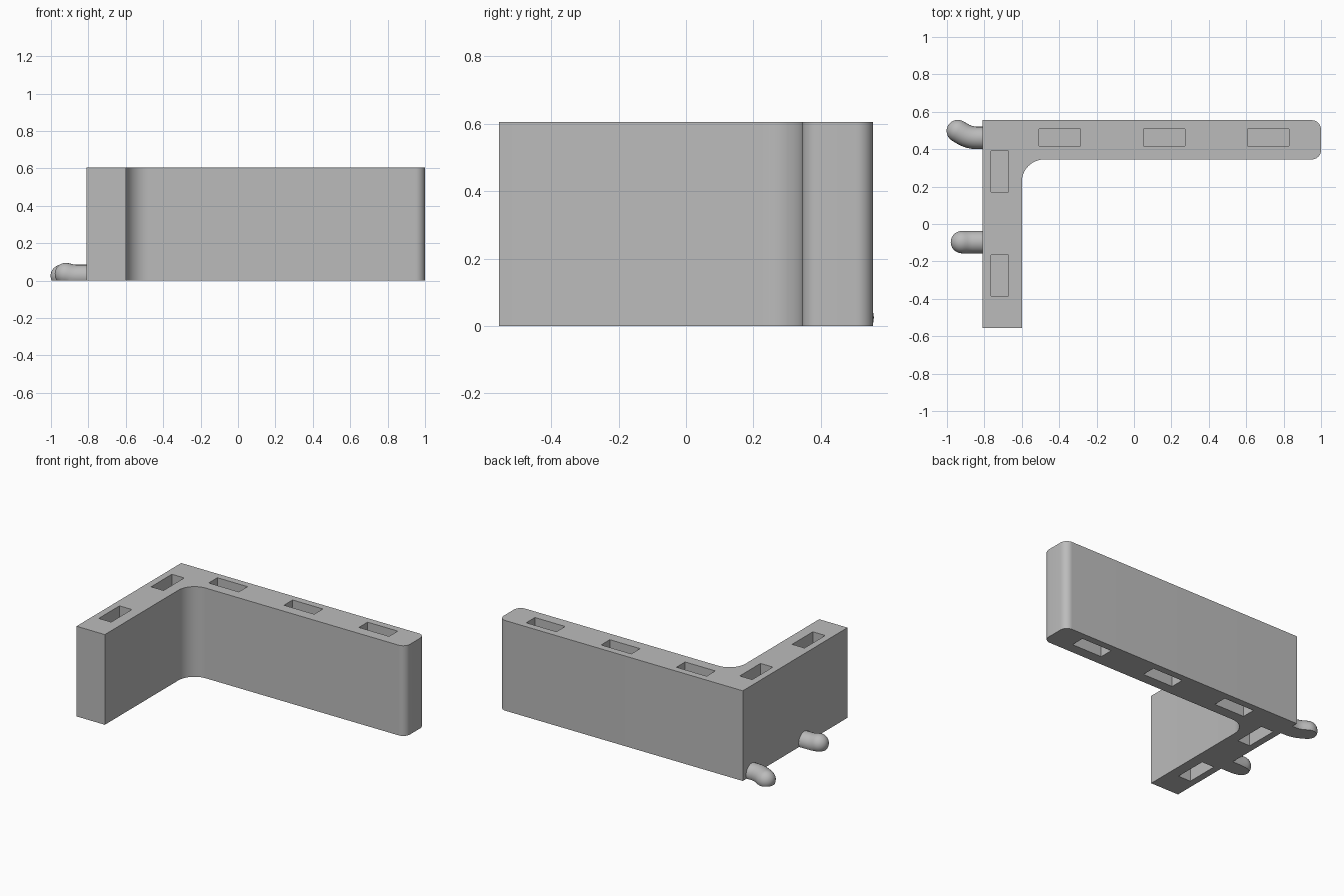
import bpy, bmesh
from math import pi, sin, cos
from mathutils import Vector

cube = bpy.data.objects.get("Cube")
if cube:
    bpy.data.objects.remove(cube)

H = 0.605          # wall height
POCKET = 0.2       # depth of the slots
PEG_R = 0.06

grey = bpy.data.materials.new("plain_grey")
grey.use_nodes = True
colour = (0.5, 0.5, 0.5, 1)
grey.diffuse_color = colour
grey.node_tree.nodes["Principled BSDF"].inputs["Base Color"].default_value = colour


def finish(name, bm):
    bmesh.ops.recalc_face_normals(bm, faces=bm.faces[:])
    mesh = bpy.data.meshes.new(name)
    bm.to_mesh(mesh)
    bm.free()
    mesh.materials.append(grey)
    obj = bpy.data.objects.new(name, mesh)
    bpy.context.collection.objects.link(obj)
    return obj


def smooth(obj):
    bpy.ops.object.select_all(action="DESELECT")
    obj.select_set(True)
    bpy.context.view_layer.objects.active = obj
    bpy.ops.object.shade_smooth_by_angle(angle=pi / 6)


def arc(cx, cy, r, start, end, steps=10):
    angles = [start + (end - start) * i / steps for i in range(steps + 1)]
    return [(cx + r * cos(a), cy + r * sin(a)) for a in angles]


# L-shaped wall: rounded far end and filleted inner corner
outline = [(-0.81, -0.555), (-0.6, -0.555)]
outline += arc(-0.48, 0.225, 0.12, pi, pi / 2)
outline += arc(0.95, 0.395, 0.05, -pi / 2, 0)
outline += arc(0.95, 0.505, 0.05, 0, pi / 2)
outline += [(-0.81, 0.555)]
bm = bmesh.new()
base = bm.faces.new([bm.verts.new((x, y, 0)) for x, y in outline])
top = bmesh.ops.extrude_face_region(bm, geom=[base])["geom"]
bmesh.ops.translate(bm, vec=(0, 0, H), verts=[v for v in top if isinstance(v, bmesh.types.BMVert)])
wall = finish("corner_wall", bm)

# Slots sunk into the top and the underside
slots = [(x, 0.462, 0.224, 0.092) for x in (-0.397, 0.162, 0.718)]
slots += [(-0.718, y, 0.092, 0.22) for y in (0.28, -0.275)]
bm = bmesh.new()
for x, y, sx, sy in slots:
    for z in (0, H):
        block = bmesh.ops.create_cube(bm, size=1)["verts"]
        bmesh.ops.scale(bm, vec=(sx, sy, 2 * POCKET), verts=block)
        bmesh.ops.translate(bm, vec=(x, y, z), verts=block)
cutter = finish("slot_cutter", bm)
cut = wall.modifiers.new("slots", "BOOLEAN")
cut.operation = "DIFFERENCE"
cut.solver = "EXACT"
cut.object = cutter
bpy.ops.object.select_all(action="DESELECT")
wall.select_set(True)
bpy.context.view_layer.objects.active = wall
bpy.ops.object.modifier_apply(modifier=cut.name)
bpy.data.objects.remove(cutter)
smooth(wall)


# Bent pegs with domed tips, trimmed flat at the base plane
def peg(name, start, elbow, tip, sides=24, steps=8):
    start, elbow, tip = Vector(start), Vector(elbow), Vector(tip)
    d0, d1 = (elbow - start).normalized(), (tip - elbow).normalized()
    bend = (tip - elbow).length * 0.6
    a, b = elbow - d0 * bend, elbow + d1 * bend
    rings = [(start, d0, PEG_R)]
    for i in range(steps + 1):
        t = i / steps
        centre = a * (1 - t) ** 2 + elbow * 2 * t * (1 - t) + b * t * t
        rings.append((centre, d0.lerp(d1, t).normalized(), PEG_R))
    for i in range(steps):
        q = pi / 2 * i / steps
        rings.append((tip + d1 * PEG_R * sin(q), d1, PEG_R * cos(q)))
    bm = bmesh.new()
    loops = []
    for centre, d, r in rings:
        side = d.cross(Vector((0, 0, 1))).normalized()
        up = side.cross(d)
        angles = [2 * pi * k / sides for k in range(sides)]
        loops.append([bm.verts.new(centre + (side * cos(q) + up * sin(q)) * r) for q in angles])
    for l0, l1 in zip(loops, loops[1:]):
        for k in range(sides):
            n = (k + 1) % sides
            bm.faces.new((l0[k], l0[n], l1[n], l1[k]))
    bm.faces.new(loops[0])
    end = bm.verts.new(tip + d1 * PEG_R)
    for k in range(sides):
        bm.faces.new((loops[-1][k], loops[-1][(k + 1) % sides], end))
    cut = bmesh.ops.bisect_plane(bm, geom=bm.verts[:] + bm.edges[:] + bm.faces[:],
                                 plane_co=(0, 0, 0), plane_no=(0, 0, -1), clear_outer=True)
    edges = [e for e in cut["geom_cut"] if isinstance(e, bmesh.types.BMEdge)]
    bmesh.ops.edgeloop_fill(bm, edges=edges)
    smooth(finish(name, bm))


peg("back_peg", (-0.81, 0.46, 0.025), (-0.88, 0.46, 0.025), (-0.942, 0.497, 0.025))
peg("front_peg", (-0.81, -0.097, 0.025), (-0.885, -0.097, 0.025), (-0.92, -0.097, 0.035))
